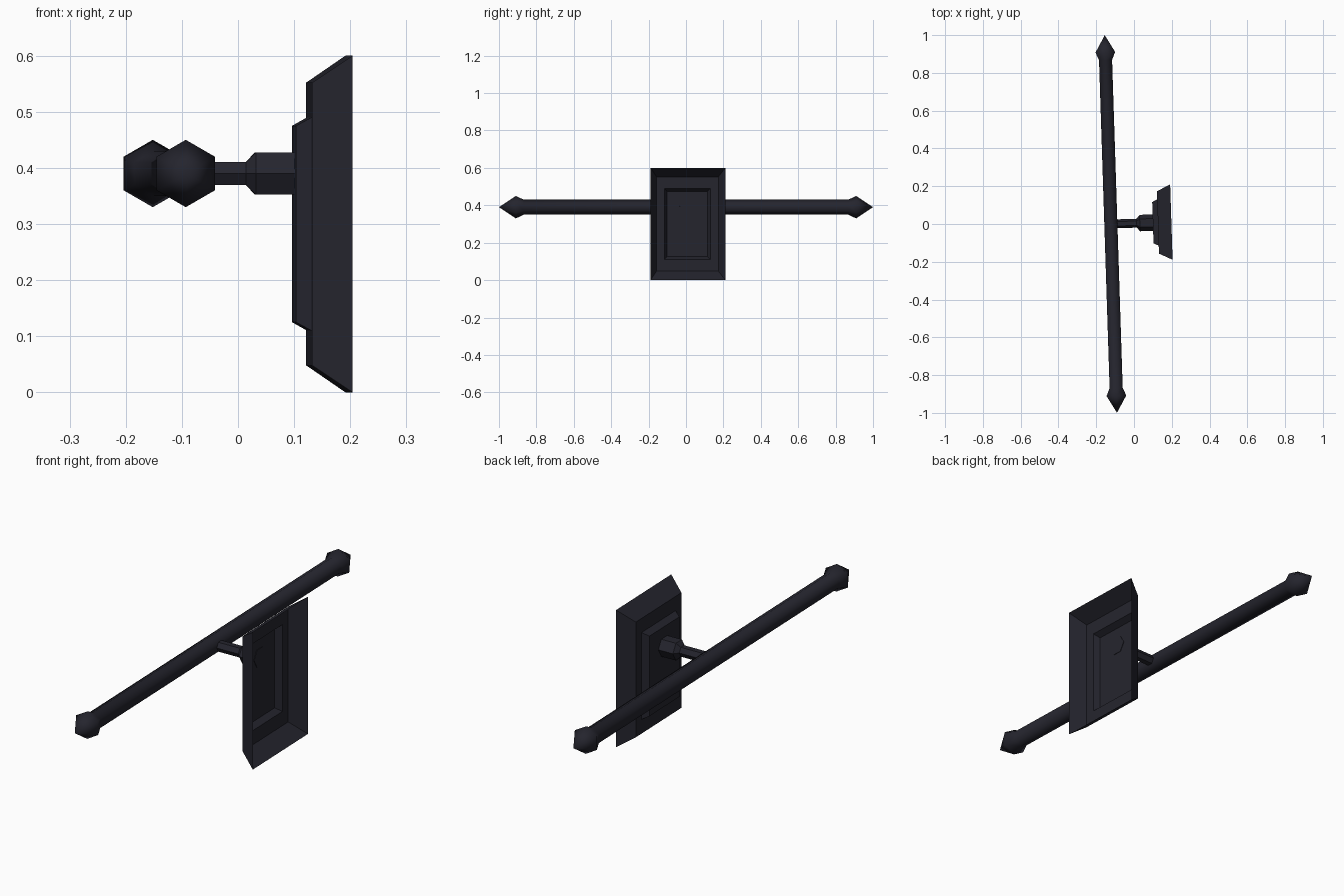
import bpy, bmesh, math
from mathutils import Matrix, Vector

if "Cube" in bpy.data.objects:
    bpy.data.objects.remove(bpy.data.objects["Cube"])

ANGLE = math.radians(1.85)
PIVOT = Vector((-0.1225, 0, 0))
TURN = Matrix.Translation(PIVOT) @ Matrix.Rotation(ANGLE, 4, 'Z') @ Matrix.Translation(-PIVOT)

metal = bpy.data.materials.new("dark metal")
metal.diffuse_color = (0.018, 0.018, 0.027, 1)
metal.use_nodes = True
metal.node_tree.nodes["Principled BSDF"].inputs["Base Color"].default_value = metal.diffuse_color


def loft(name, rings, cap_start=False, cap_end=False, smooth=False):
    """Skin a list of equal-sized vertex rings; a one-point ring makes a tip."""
    bm = bmesh.new()
    vs = [[bm.verts.new(p) for p in r] for r in rings]
    for a, b in zip(vs, vs[1:]):
        n = max(len(a), len(b))
        for i in range(n):
            j = (i + 1) % n
            quad = [a[i % len(a)], a[j % len(a)], b[j % len(b)], b[i % len(b)]]
            bm.faces.new(list(dict.fromkeys(quad)))
    if cap_start:
        bm.faces.new(vs[0][::-1])
    if cap_end:
        bm.faces.new(vs[-1])
    bmesh.ops.recalc_face_normals(bm, faces=bm.faces)
    for f in bm.faces:
        f.smooth = smooth
    bm.transform(TURN)
    me = bpy.data.meshes.new(name)
    bm.to_mesh(me)
    bm.free()
    me.materials.append(metal)
    ob = bpy.data.objects.new(name, me)
    bpy.context.collection.objects.link(ob)
    return ob


def hexagon(axis, pos, r):
    """Six points around the given axis at height z = 0.39."""
    if r == 0:
        return [(PIVOT.x, pos, 0.39)]
    pts = []
    for k in range(6):
        c, s = r * math.cos(k * math.pi / 3), r * math.sin(k * math.pi / 3)
        if axis == 'Y':      # corners point up and down
            pts.append((PIVOT.x + s, pos, 0.39 + c))
        else:                # corners point sideways
            pts.append((pos, c, 0.39 + s))
    return pts


def rect(x, hy, hz):
    return [(x, -hy, 0.3 - hz), (x, hy, 0.3 - hz), (x, hy, 0.3 + hz), (x, -hy, 0.3 + hz)]


# Horizontal rail with pointed ends
half = [(0.868, 0.04), (0.91, 0.06), (1.0, 0)]
profile = [(-y, r) for y, r in reversed(half)] + half
loft("rail", [hexagon('Y', y, r) for y, r in profile], smooth=True)

# Post joining the rail to the plate
post = [(-0.115, 0.0235), (0.014, 0.0235), (0.031, 0.0435), (0.102, 0.0435)]
loft("post", [hexagon('X', x, r) for x, r in post], True, True, smooth=True)
bpy.context.view_layer.objects.active = bpy.data.objects["post"]
bpy.data.objects["post"].select_set(True)
bpy.ops.object.shade_smooth_by_angle(angle=math.radians(35))

# Hollow stepped wall plate, open at the back
plate = loft("wall_plate", [rect(0.198, 0.2, 0.3), rect(0.127, 0.165, 0.252),
                            rect(0.127, 0.123, 0.19), rect(0.1, 0.109, 0.175)], cap_end=True)
# Make sure the outside faces the rail
me = plate.data
if me.polygons[-1].normal.x > 0:
    me.flip_normals()
